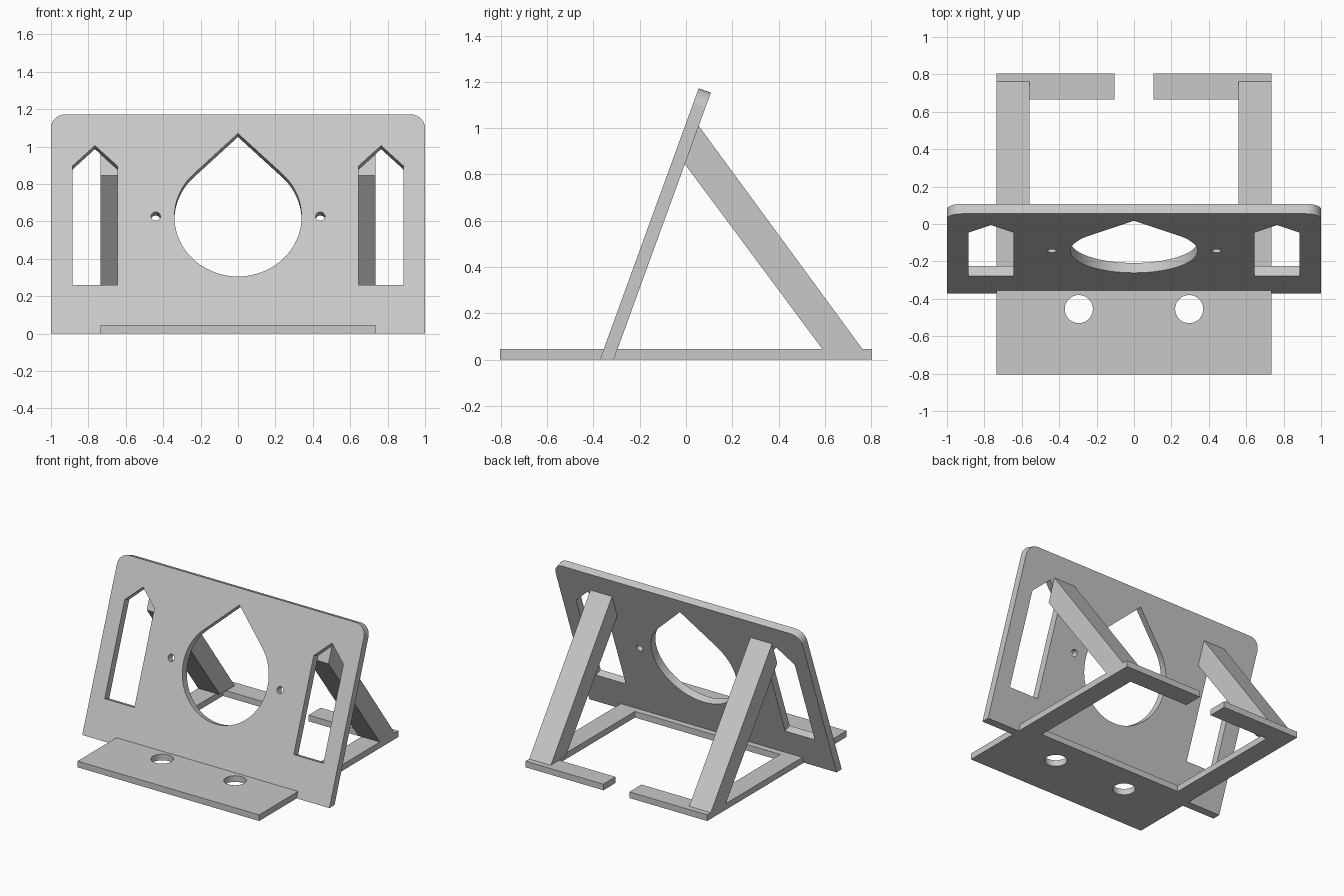
import bpy
import bmesh
from math import sin, cos, pi, radians, acos
from mathutils import Matrix, Vector

cube = bpy.data.objects.get("Cube")
if cube:
    bpy.data.objects.remove(cube, do_unlink=True)

grey = bpy.data.materials.new("plain grey")
grey.use_nodes = True
grey.diffuse_color = (0.58, 0.58, 0.58, 1)
grey.node_tree.nodes["Principled BSDF"].inputs["Base Color"].default_value = grey.diffuse_color


def arc(cx, cy, r, a0, a1, n):
    return [(cx + r * cos(a0 + (a1 - a0) * i / n),
             cy + r * sin(a0 + (a1 - a0) * i / n)) for i in range(n + 1)]


def circle(cx, cy, r, n=48):
    return arc(cx, cy, r, 0, 2 * pi, n)[:-1]


def mirrored(half):
    """Close a half outline with its mirror image across x = 0."""
    return half + [(-x, y) for x, y in reversed(half) if abs(x) > 1e-6]


def plate(name, loops, thickness, matrix, floor_cut=False):
    """Extrude an outline with holes, centred on its own plane."""
    curve = bpy.data.curves.new(name, "CURVE")
    curve.dimensions = "2D"
    curve.fill_mode = "BOTH"
    curve.extrude = thickness / 2
    for loop in loops:
        spline = curve.splines.new("POLY")
        spline.points.add(len(loop) - 1)
        for point, (x, y) in zip(spline.points, loop):
            point.co = (x, y, 0, 1)
        spline.use_cyclic_u = True
    temp = bpy.data.objects.new(name + " outline", curve)
    mesh = bpy.data.meshes.new_from_object(temp)
    bpy.data.objects.remove(temp)
    bpy.data.curves.remove(curve)

    bm = bmesh.new()
    bm.from_mesh(mesh)
    bmesh.ops.remove_doubles(bm, verts=bm.verts, dist=1e-5)
    bm.transform(matrix)
    if floor_cut:
        geom = bm.verts[:] + bm.edges[:] + bm.faces[:]
        bmesh.ops.bisect_plane(bm, geom=geom, plane_co=(0, 0, 0),
                               plane_no=(0, 0, 1), clear_inner=True)
        bmesh.ops.holes_fill(bm, edges=[e for e in bm.edges if e.is_boundary])
    bmesh.ops.recalc_face_normals(bm, faces=bm.faces)
    bm.to_mesh(mesh)
    bm.free()

    mesh.materials.clear()
    mesh.materials.append(grey)
    mesh.name = name
    obj = bpy.data.objects.new(name, mesh)
    bpy.context.collection.objects.link(obj)
    bpy.ops.object.select_all(action="DESELECT")
    obj.select_set(True)
    bpy.context.view_layer.objects.active = obj
    bpy.ops.object.shade_smooth_by_angle(angle=radians(30))
    return obj


# Base frame: wide front tray, two rails and a split rear bar
BASE_H = 0.045
base_outline = mirrored([(0.735, -0.805), (0.735, 0.805), (0.105, 0.805),
                         (0.105, 0.665), (0.588, 0.665), (0.588, -0.25)])
# the outline runs back along the rear edge of the tray, then out to the front
base_holes = [circle(s * 0.295, -0.455, 0.075) for s in (-1, 1)]
plate("base_frame", [base_outline] + base_holes, BASE_H,
      Matrix.Translation((0, 0, BASE_H / 2)))

# Leaning panel with teardrop opening, side windows and screw holes
TILT, THICK, HEIGHT, CORNER = radians(20), 0.056, 1.248, 0.08
panel_outline = mirrored([(1, -0.1)] + arc(1 - CORNER, HEIGHT - CORNER, CORNER, 0, pi / 2, 10))

DROP_Y, DROP_R, DROP_TIP = 0.665, 0.34, 1.139
tangent = pi / 2 - acos(DROP_R / (DROP_TIP - DROP_Y))
teardrop = [(0, DROP_TIP)] + arc(0, DROP_Y, DROP_R, pi - tangent, 2 * pi + tangent, 64)

holes = [teardrop]
for s in (-1, 1):
    holes.append([(s * x, y) for x, y in ((0.645, 0.277), (0.885, 0.277), (0.885, 0.954),
                                          (0.765, 1.07), (0.645, 0.954))])
    holes.append(circle(s * 0.44, 0.667, 0.025, 24))

normal = Vector((0, -cos(TILT), sin(TILT)))
lean = (Matrix.Translation(Vector((0, -0.372, 0)) - normal * THICK / 2)
        @ Matrix.Rotation(pi / 2 - TILT, 4, "X"))
plate("leaning_panel", [panel_outline] + holes, THICK, lean, floor_cut=True)

# Diagonal struts from the rear of the base to the back of the panel
strut_profile = [(0.59, BASE_H), (0.763, BASE_H), (0.055, 1.01), (-0.005, 0.845)]
side_on = Matrix(((0, 0, 1, 0), (1, 0, 0, 0), (0, 1, 0, 0), (0, 0, 0, 1)))
for side, s in (("right", -1), ("left", 1)):
    plate(side + "_strut", [strut_profile], 0.175,
          Matrix.Translation((s * 0.6475, 0, 0)) @ side_on)
